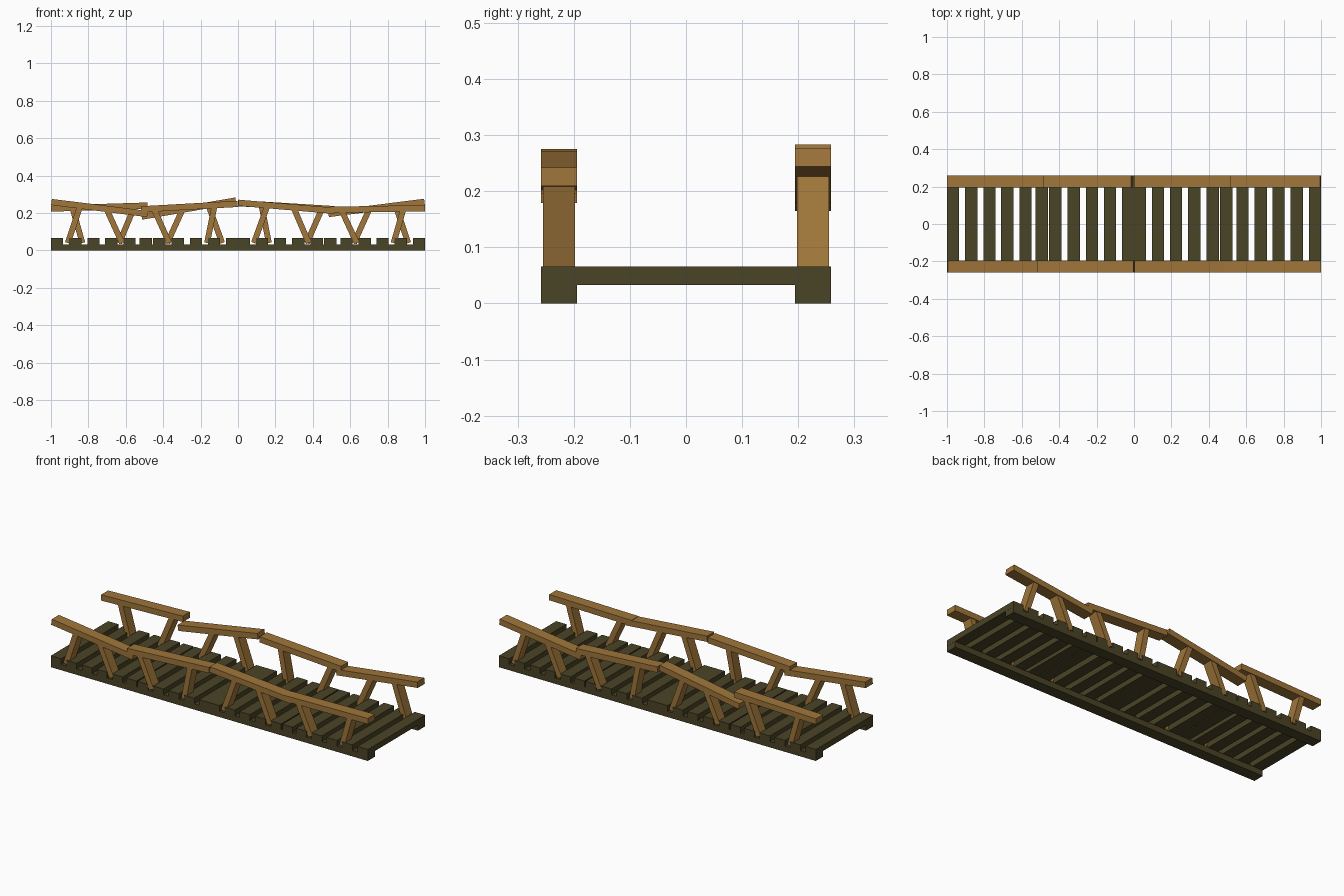
import bpy
from mathutils import Matrix, Vector

if "Cube" in bpy.data.objects:
    bpy.data.objects.remove(bpy.data.objects["Cube"])


def material(name, rgb):
    m = bpy.data.materials.new(name)
    m.diffuse_color = (*rgb, 1)
    m.use_nodes = True
    m.node_tree.nodes["Principled BSDF"].inputs["Base Color"].default_value = m.diffuse_color
    return m


wood = material("warm_wood", (0.35, 0.18, 0.042))
dark = material("dark_mossy_wood", (0.068, 0.057, 0.019))

FACES = [(0, 1, 3, 2), (4, 6, 7, 5), (0, 4, 5, 1), (2, 3, 7, 6), (0, 2, 6, 4), (1, 5, 7, 3)]


def bar(name, a, b, y, width, thick, mat):
    """Box running from a to b (x, z points) at depth y."""
    a, b = Vector((a[0], y, a[1])), Vector((b[0], y, b[1]))
    along = (b - a).normalized()
    side = Vector((0, 1, 0))
    up = along.cross(side)
    h = (b - a).length / 2
    verts = [(i * h, j * width / 2, k * thick / 2)
             for i in (-1, 1) for j in (-1, 1) for k in (-1, 1)]
    mesh = bpy.data.meshes.new(name)
    mesh.from_pydata(verts, [], FACES)
    mesh.materials.append(mat)
    rot = Matrix((along, side, up)).transposed()
    mesh.transform(Matrix.Translation((a + b) / 2) @ rot.to_4x4())
    ob = bpy.data.objects.new(name, mesh)
    bpy.context.collection.objects.link(ob)


# side beams under the deck
for y, tag in ((-0.226, "front"), (0.226, "back")):
    bar(f"{tag}_beam", (-1, 0.0165), (1, 0.0165), y, 0.064, 0.033, dark)

# deck planks, mirrored about the middle
for x in (0.032, 0.128, 0.224, 0.322, 0.421, 0.493, 0.58, 0.678, 0.773, 0.87, 0.968):
    for s in (-1, 1):
        bar("deck_plank", (s * x - 0.0325, 0.049), (s * x + 0.0325, 0.049), 0, 0.516, 0.033, dark)

# crooked handrails: (x0, z0, x1, z1)
rails = {
    "front": [(-0.997, 0.259, -0.484, 0.195), (-0.519, 0.220, -0.002, 0.249),
              (0.002, 0.255, 0.515, 0.212), (0.481, 0.217, 1, 0.226)],
    "back": [(-1, 0.224, -0.484, 0.240), (-0.515, 0.181, -0.012, 0.267),
             (0, 0.253, 0.514, 0.221), (0.484, 0.195, 0.997, 0.260)],
}
# leaning posts on the front side: (bottom x, top x); the back is turned half round
posts = [(-0.91, -0.843), (-0.62, -0.703), (-0.368, -0.45), (-0.165, -0.125),
         (0.085, 0.158), (0.378, 0.297), (0.635, 0.552), (0.832, 0.885)]

for tag, s in (("front", -1), ("back", 1)):
    y = s * 0.226
    for x0, z0, x1, z1 in rails[tag]:
        bar(f"{tag}_handrail", (x0, z0), (x1, z1), y, 0.064, 0.033, wood)
    row = [(-s * b, -s * t) for b, t in posts]
    for b, t in row:
        # post top meets the middle of the rail above it
        x0, z0, x1, z1 = next(r for r in rails[tag] if r[0] <= t <= r[2])
        z = z0 + (z1 - z0) * (t - x0) / (x1 - x0)
        bar(f"{tag}_post", (b, 0.04), (t, z), y, 0.057, 0.031, wood)
